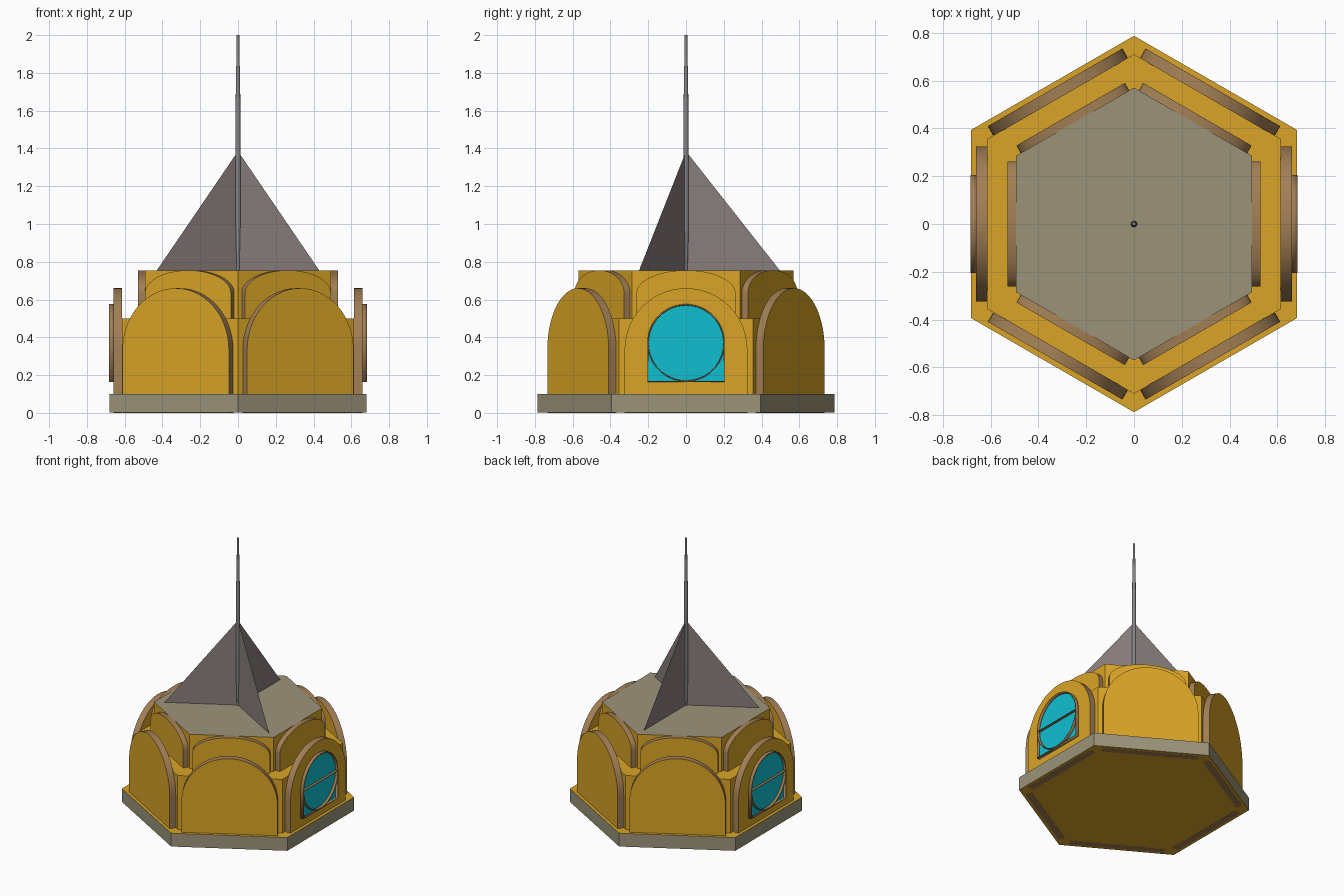
import bpy, bmesh
from math import sin, cos, pi, radians
from mathutils import Matrix

if "Cube" in bpy.data.objects:
    bpy.data.objects.remove(bpy.data.objects["Cube"])


def mat(name, r, g, b):
    m = bpy.data.materials.new(name)
    m.diffuse_color = (r, g, b, 1)
    m.use_nodes = True
    m.node_tree.nodes["Principled BSDF"].inputs["Base Color"].default_value = m.diffuse_color
    return m


GOLD = mat("gold", 0.70, 0.376, 0.02)
STONE = mat("stone", 0.33, 0.295, 0.195)
TRIM = mat("trim", 0.36, 0.21, 0.09)
GLASS = mat("glass", 0.005, 0.52, 0.64)
SLATE = mat("slate", 0.25, 0.21, 0.205)
STEEL = mat("steel", 0.24, 0.24, 0.25)


def finish(name, bm, mats, smooth=False):
    me = bpy.data.meshes.new(name)
    bm.normal_update()
    bm.to_mesh(me)
    bm.free()
    for m in mats:
        me.materials.append(m)
    ob = bpy.data.objects.new(name, me)
    bpy.context.collection.objects.link(ob)
    if smooth:
        bpy.ops.object.select_all(action='DESELECT')
        ob.select_set(True)
        bpy.context.view_layer.objects.active = ob
        bpy.ops.object.shade_smooth_by_angle(angle=radians(35))
    return ob


def lathe(name, stations, n, mats, face_mat=lambda f: 0, smooth=False):
    """Stack of rings (z, radius) with n sides, first corner on +y."""
    bm = bmesh.new()
    rings = [[bm.verts.new((-r * sin(2 * pi * i / n), r * cos(2 * pi * i / n), z))
              for i in range(n)] for z, r in stations]
    for a, b in zip(rings, rings[1:]):
        for i in range(n):
            j = (i + 1) % n
            bm.faces.new((a[i], a[j], b[j], b[i]))
    bm.faces.new(rings[0][::-1])
    bm.faces.new(rings[-1])
    bm.normal_update()
    for f in bm.faces:
        f.material_index = face_mat(f)
    return finish(name, bm, mats, smooth)


def arch(w, z0, spring, top, n=28):
    """Arch outline in the y-z plane."""
    return [(-w, z0), (w, z0)] + [(w * cos(pi * i / n), spring + (top - spring) * sin(pi * i / n))
                                  for i in range(n + 1)]


def prism(name, outline, x0, x1, angle, mats, caps=True):
    """Outline extruded along x, then turned about the z axis."""
    bm = bmesh.new()
    a, b = [[bm.verts.new((x, y, z)) for y, z in outline] for x in (x0, x1)]
    n = len(outline)
    for i in range(n):
        j = (i + 1) % n
        bm.faces.new((a[i], a[j], b[j], b[i])).material_index = 1
    if caps:
        bm.faces.new(b)
        bm.faces.new(a[::-1])
    bmesh.ops.transform(bm, matrix=Matrix.Rotation(angle, 4, 'Z'), verts=bm.verts)
    return finish(name, bm, mats, True)


# Hexagonal plinth and two body tiers
lathe("plinth", [(0.001, 0.787), (0.1, 0.787)], 6, [GOLD, STONE],
      lambda f: int(abs(f.normal.z) < 0.5))
lathe("lower_tier", [(0.09, 0.71), (0.5, 0.71)], 6, [GOLD])
lathe("upper_tier", [(0.49, 0.57), (0.754, 0.57)], 6, [GOLD, STONE],
      lambda f: int(f.normal.z > 0.5))

# Arched panels on all six sides
for k in range(6):
    t = k * pi / 3
    prism(f"lower_arch_{k}", arch(0.325, 0.0, 0.335, 0.66), 0.613, 0.66, t, [GOLD, TRIM])
    prism(f"upper_arch_{k}", arch(0.262, 0.495, 0.635, 0.755), 0.493, 0.53, t, [GOLD, TRIM])

# Recessed windows on the left and right sides
for side, t in (("right", 0), ("left", pi)):
    prism(f"{side}_window_glass", arch(0.203, 0.166, 0.37, 0.573), 0.655, 0.664, t, [GLASS, GLASS])
    frame = prism(f"{side}_window_frame", arch(0.205, 0.164, 0.37, 0.576), 0.655, 0.683, t,
                  [TRIM, TRIM], caps=False)
    ring = prism(f"{side}_window_ring",
                 [(0.204 * cos(2 * pi * i / 56), 0.37 + 0.204 * sin(2 * pi * i / 56)) for i in range(56)],
                 0.655, 0.683, t, [TRIM, TRIM], caps=False)
    for ob in (frame, ring):
        s = ob.modifiers.new("thickness", 'SOLIDIFY')
        s.thickness = 0.006
    prism(f"{side}_window_bar", [(-0.2, 0.369), (0.2, 0.369), (0.2, 0.371), (-0.2, 0.371)],
          0.655, 0.683, t, [TRIM, TRIM])

# Three thin triangular fins bracing the mast
for k in range(3):
    t = pi / 2 + k * 2 * pi / 3
    bm = bmesh.new()
    bm.faces.new([bm.verts.new(p) for p in
                  ((0, 0, 0.75), (0.5 * cos(t), 0.5 * sin(t), 0.75), (0, 0, 1.385))])
    finish(f"fin_{k}", bm, [SLATE])

# Tapered mast
lathe("mast", [(0.75, 0.008), (0.98, 0.014), (1.39, 0.014), (1.82, 0.011), (1.84, 0.009), (2.0, 0.007)],
      16, [STEEL], smooth=True)
